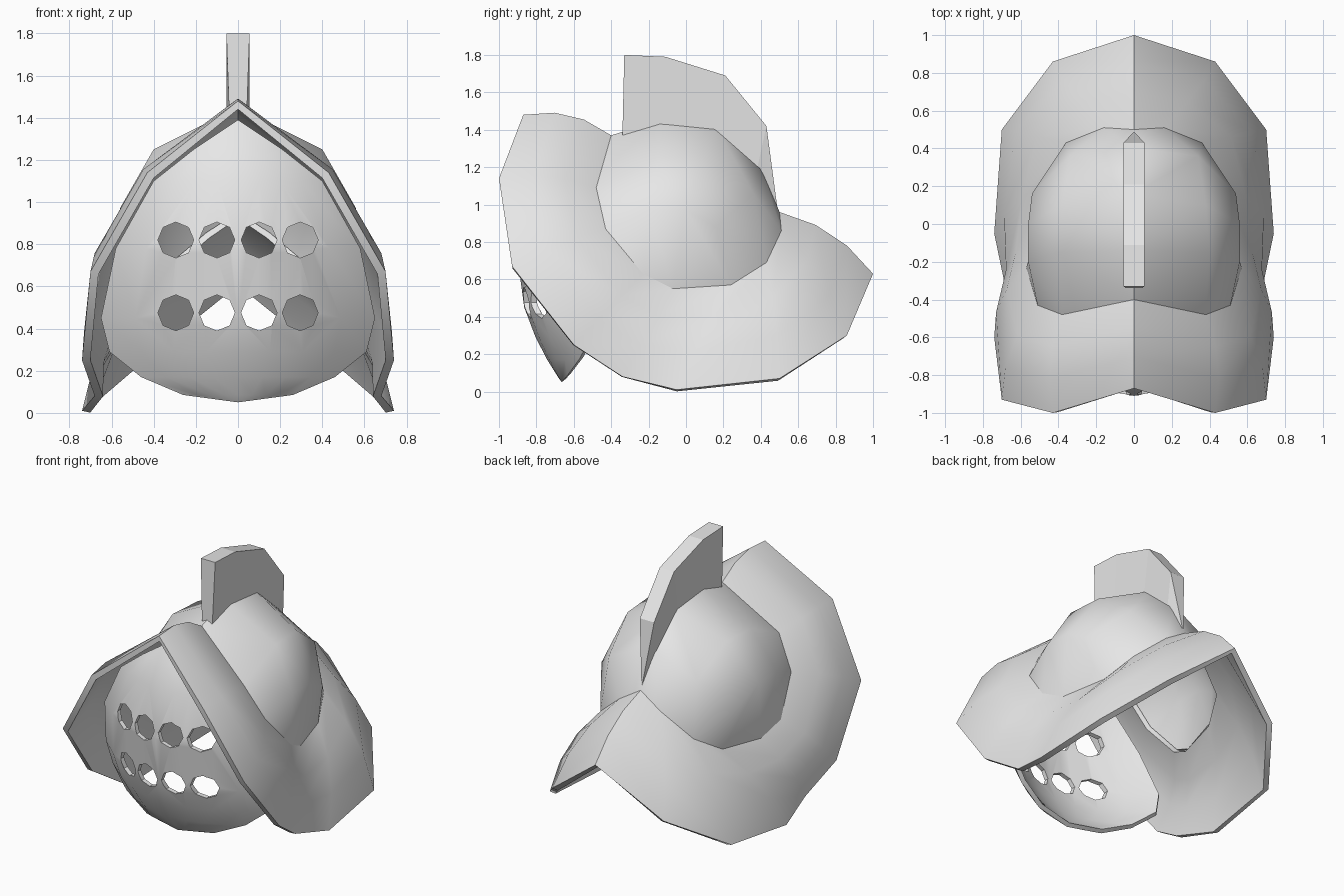
import bpy, bmesh, math
from mathutils import Vector, Matrix

if "Cube" in bpy.data.objects:
    bpy.data.objects.remove(bpy.data.objects["Cube"], do_unlink=True)

steel = bpy.data.materials.new("plain_grey_steel")
steel.use_nodes = True
steel.diffuse_color = (0.8, 0.8, 0.8, 1)
steel.node_tree.nodes["Principled BSDF"].inputs["Base Color"].default_value = (0.8, 0.8, 0.8, 1)


def make_object(name, bm):
    mesh = bpy.data.meshes.new(name)
    bm.to_mesh(mesh)
    bm.free()
    obj = bpy.data.objects.new(name, mesh)
    bpy.context.collection.objects.link(obj)
    mesh.materials.append(steel)
    return obj


def grid_object(name, rows, centre, cap=False):
    """Skin a grid of points, with its faces turned away from the centre."""
    bm = bmesh.new()
    verts = [[bm.verts.new(p) for p in row] for row in rows]
    for a, b in zip(verts, verts[1:]):
        for i in range(len(a) - 1):
            bm.faces.new((a[i], a[i + 1], b[i + 1], b[i]))
    bmesh.ops.remove_doubles(bm, verts=bm.verts[:], dist=0.001)
    if cap:
        bmesh.ops.holes_fill(bm, edges=bm.edges[:], sides=4)
    bmesh.ops.recalc_face_normals(bm, faces=bm.faces[:])
    bm.normal_update()
    c = Vector(centre)
    if sum(f.normal.dot(f.calc_center_median() - c) * f.calc_area() for f in bm.faces) < 0:
        bmesh.ops.reverse_faces(bm, faces=bm.faces[:])
    return make_object(name, bm)


def finish(obj, thickness=0, mirror=False, cutter=None, angle=None):
    """Add the modifiers, apply them and set the shading."""
    if mirror:
        obj.modifiers.new("mirror", "MIRROR")
    if thickness:
        solid = obj.modifiers.new("thickness", "SOLIDIFY")
        solid.thickness = thickness
        solid.offset = -1
    if cutter:
        cut = obj.modifiers.new("holes", "BOOLEAN")
        cut.object = cutter
        cut.operation = "DIFFERENCE"
        cut.solver = "EXACT"
    bpy.ops.object.select_all(action="DESELECT")
    obj.select_set(True)
    bpy.context.view_layer.objects.active = obj
    bpy.ops.object.convert(target="MESH")
    if angle:
        bpy.ops.object.shade_smooth_by_angle(angle=math.radians(angle))


# Left half of the seam between skull and brim, and of the brim's edge, back to front
seam = [Vector(p) for p in (
    (0, .50, .96), (.16, .51, .86), (.36, .43, .69), (.45, .24, .57), (.53, -.07, .55),
    (.57, -.23, .63), (.51, -.43, .87), (.38, -.48, 1.09), (0, -.40, 1.37))]
edge = [Vector(p) for p in (
    (0, 1, .63), (.43, .86, .30), (.70, .50, .07), (.74, -.05, .01), (.68, -.34, .08),
    (.74, -.60, .25), (.70, -.93, .67), (.43, -1, 1.14), (0, -.87, 1.48))]

# Skull: arcs from the middle ridge down to the seam
skull_rows = [
    [seam[8], (0, -.14, 1.45), (0, .16, 1.42), (0, .40, 1.21), seam[0]],
    [seam[7], (.40, -.15, 1.25), (.38, .10, 1.25), (.34, .36, 1.06), seam[1]],
    [seam[6], (.56, -.20, .97), (.56, 0, .97), (.54, .16, .88), seam[2]],
    [seam[6], seam[5], seam[4], seam[3], seam[2]]]
skull = grid_object("skull", skull_rows, (0, 0, .9))
finish(skull, thickness=0.02, mirror=True, angle=38)

# Brim: bowed strips from the seam to the edge
flip_x = Matrix.Diagonal((-1, 1, 1))


def neighbour(ring, i):
    return ring[i] if 0 <= i < len(ring) else flip_x @ ring[1 if i < 0 else -2]


brim_rows = []
for i, (a, b) in enumerate(zip(seam, edge)):
    along = sum((neighbour(r, i + 1) - neighbour(r, i - 1) for r in (seam, edge)), Vector())
    out = along.cross(b - a).normalized()
    if out.dot((a + b) / 2 - Vector((0, 0, .4))) < 0:
        out.negate()
    brim_rows.append([a.lerp(b, t) + out * 0.22 * t * (1 - t) for t in (0, 1 / 3, 2 / 3, 1)])
brim = grid_object("brim", brim_rows, (0, 0, .5))
finish(brim, thickness=0.04, mirror=True, angle=38)

# Face plate: a bowed shield pierced by two rows of eight-sided eye holes
outline = [(1.39, 0), (1.25, .21), (1.1, .40), (.78, .58), (.45, .65),
           (.29, .61), (.17, .46), (.085, .26), (.05, 0)]
plate_rows = []
for z, half in outline:
    xs = [half * k / 4 for k in range(-4, 5)]
    plate_rows.append([(x, -.91 + .8 * x * x + .5 * (z - .75) ** 2, z) for x in xs])
plate = grid_object("face_plate", plate_rows, (0, 0, .7))

bm = bmesh.new()
for x in (-.295, -.1, .1, .295):
    for z in (.82, .475):
        place = Matrix.Translation((x, -.85, z)) @ Matrix.Rotation(math.pi / 2, 4, "X")
        bmesh.ops.create_cone(bm, cap_ends=True, segments=8, radius1=.085, radius2=.085,
                              depth=.5, matrix=place)
cutter = make_object("hole_cutter", bm)
cutter.hide_render = True
finish(plate, thickness=0.03, cutter=cutter, angle=38)
bpy.data.objects.remove(cutter, do_unlink=True)

# Crest: a flat fin that narrows to a point at the back
top = [(-.33, 1.80), (-.11, 1.79), (.21, 1.69), (.43, 1.42), (.49, .97)]
base = [(-.34, 1.37), (-.14, 1.43), (.15, 1.40), (.38, 1.19), (.49, .97)]
crest_rows = []
for i, ((ty, tz), (by, bz)) in enumerate(zip(top, base)):
    w, v = (.055, .04) if i < 4 else (0, 0)
    crest_rows.append([(-w, ty, tz), (w, ty, tz), (v, by, bz), (-v, by, bz), (-w, ty, tz)])
crest = grid_object("crest", crest_rows, (0, 0, 1.5), cap=True)
finish(crest)
